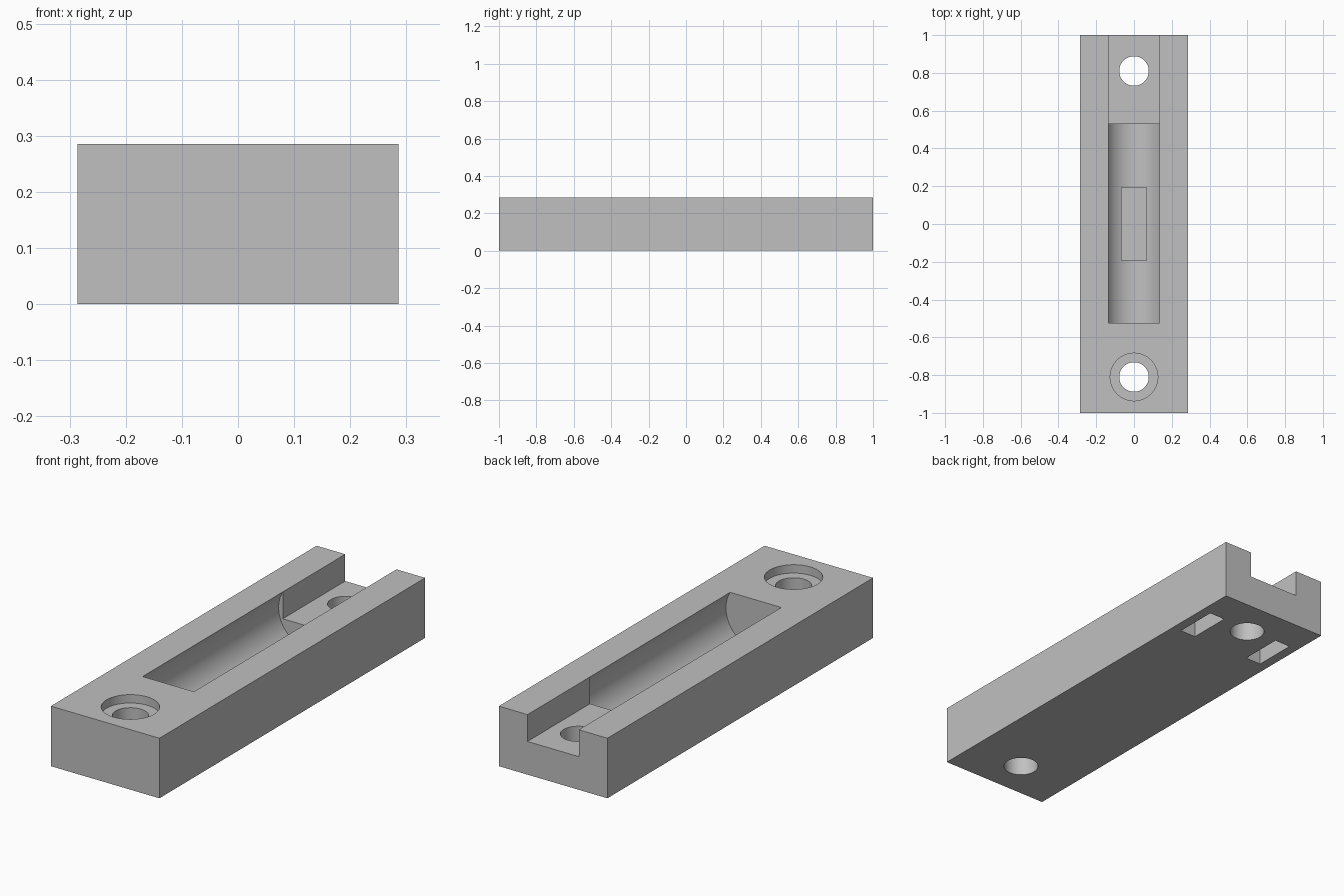
import bpy
import math

if "Cube" in bpy.data.objects:
    bpy.data.objects.remove(bpy.data.objects["Cube"], do_unlink=True)

HALF_WIDTH, HEIGHT = 0.286, 0.286
HOLE_Y = 0.81
OVER = 0.1  # overshoot so cutters pass cleanly through open faces


def box(name, x, y, z):
    """Box from (min, max) ranges."""
    bpy.ops.mesh.primitive_cube_add(
        size=1, location=[(r[0] + r[1]) / 2 for r in (x, y, z)])
    ob = bpy.context.object
    ob.name = name
    ob.scale = [r[1] - r[0] for r in (x, y, z)]
    bpy.ops.object.transform_apply(location=True, rotation=True, scale=True)
    return ob


def cylinder(name, radius, depth, location, rotation=(0, 0, 0)):
    bpy.ops.mesh.primitive_cylinder_add(
        vertices=96, radius=radius, depth=depth, location=location, rotation=rotation)
    ob = bpy.context.object
    ob.name = name
    bpy.ops.object.transform_apply(location=True, rotation=True, scale=True)
    return ob


# Solid base block
block = box("holder_block", (-HALF_WIDTH, HALF_WIDTH), (-1, 1), (0, HEIGHT))

# Round trough with its shallow pocket, then the open channel at the back
cutters = [
    cylinder("trough_cutter", 0.157, 1.055, (0, 0.0025, 0.206), (math.pi / 2, 0, 0)),
    box("pocket_cutter", (-0.066, 0.066), (-0.194, 0.194), (0.025, 0.2)),
    box("channel_cutter", (-0.135, 0.135), (0.52, 1 + OVER), (0.158, HEIGHT + OVER)),
    cylinder("counterbore_cutter", 0.126, 0.08, (0, -HOLE_Y, HEIGHT)),
]

# Screw holes front and back
for end in (-1, 1):
    cutters.append(cylinder("hole_cutter", 0.078, 1, (0, end * HOLE_Y, 0.1)))

# Slots under the two rails
for side in (-1, 1):
    x = sorted((side * 0.154, side * 0.238))
    cutters.append(box("slot_cutter", x, (0.62, 0.83), (-OVER, 0.15)))

# Cut everything from the block
bpy.ops.object.select_all(action="DESELECT")
block.select_set(True)
bpy.context.view_layer.objects.active = block
for cutter in cutters:
    mod = block.modifiers.new(cutter.name, "BOOLEAN")
    mod.operation = "DIFFERENCE"
    mod.solver = "EXACT"
    mod.object = cutter
    bpy.ops.object.modifier_apply(modifier=mod.name)
for cutter in cutters:
    bpy.data.objects.remove(cutter, do_unlink=True)

bpy.ops.object.shade_smooth_by_angle(angle=math.radians(30))

# Plain grey finish
grey = bpy.data.materials.new("plain_grey")
grey.use_nodes = True
colour = (0.53, 0.53, 0.53, 1)
grey.diffuse_color = colour
grey.node_tree.nodes["Principled BSDF"].inputs["Base Color"].default_value = colour
block.data.materials.clear()
block.data.materials.append(grey)
